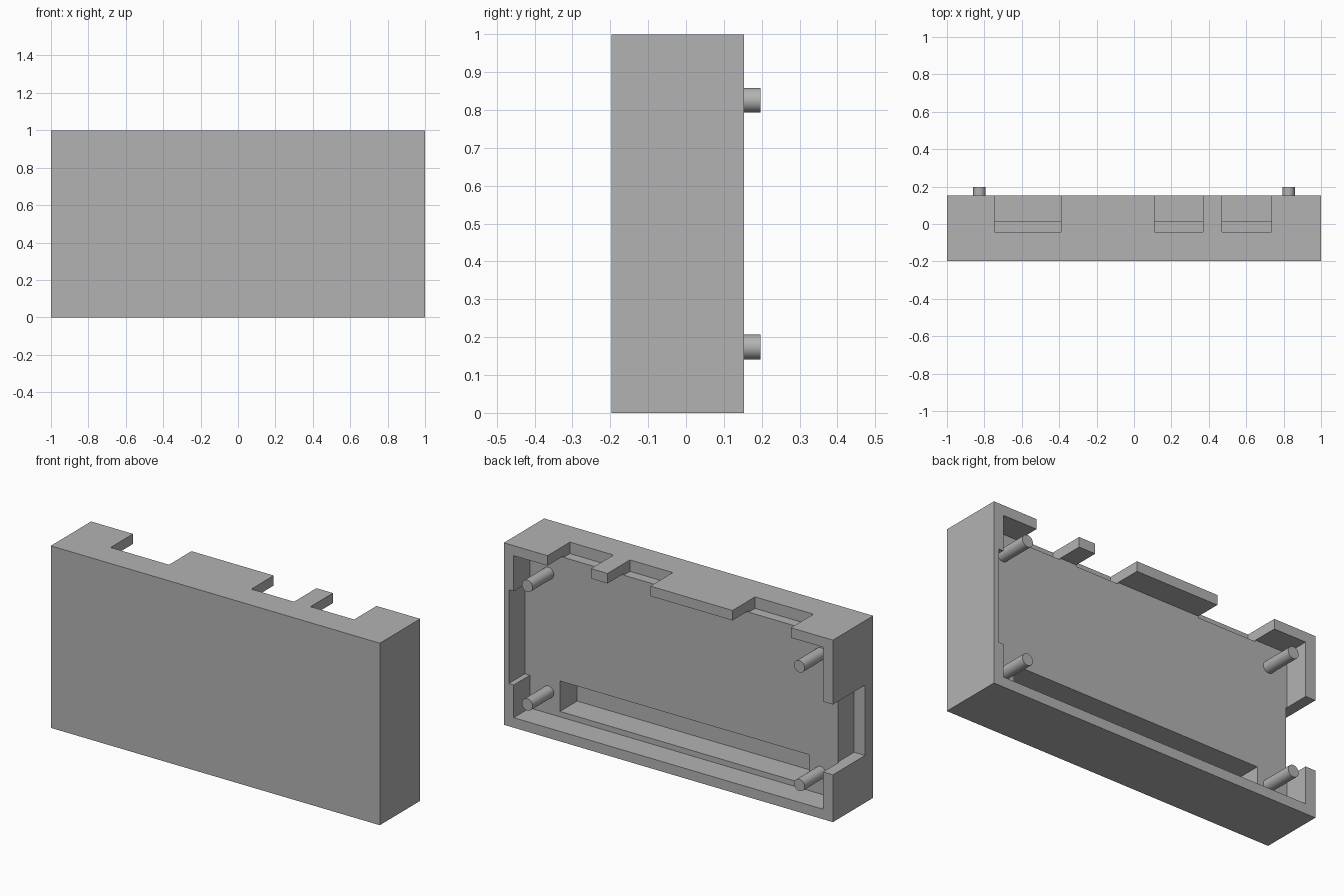
import bpy
from math import radians

default_cube = bpy.data.objects.get("Cube")
if default_cube:
    bpy.data.objects.remove(default_cube, do_unlink=True)

grey = bpy.data.materials.new("plain grey")
grey.use_nodes = True
grey.diffuse_color = (0.45, 0.45, 0.45, 1)
grey.node_tree.nodes["Principled BSDF"].inputs["Base Color"].default_value = grey.diffuse_color

FRONT, BACK, FLOOR, PIN_TIP = -0.197, 0.153, 0.013, 0.197
OPEN = 0.3  # cutters run past the open back


def box(name, x, y, z):
    """Axis-aligned box from three (low, high) ranges."""
    bpy.ops.mesh.primitive_cube_add(size=1, location=[sum(r) / 2 for r in (x, y, z)])
    ob = bpy.context.object
    ob.name = name
    ob.scale = [r[1] - r[0] for r in (x, y, z)]
    bpy.ops.object.transform_apply(location=True, rotation=False, scale=True)
    return ob


def cut(target, name, x, y, z):
    """Remove a box-shaped volume from the target."""
    cutter = box(name, x, y, z)
    cutter.hide_render = True
    mod = target.modifiers.new(name, "BOOLEAN")
    mod.operation = "DIFFERENCE"
    mod.solver = "EXACT"
    mod.object = cutter
    bpy.context.view_layer.objects.active = target
    bpy.ops.object.modifier_apply(modifier=mod.name)
    bpy.data.objects.remove(cutter, do_unlink=True)


# Housing shell with an open back
housing = box("housing", (-1, 1), (FRONT, BACK), (0, 1))
housing.data.materials.append(grey)
cut(housing, "main_cavity", (-0.94, 0.94), (FLOOR, OPEN), (0.055, 0.945))

# Long slot sunk into the cavity floor
cut(housing, "header_slot", (-0.757, 0.757), (-0.136, 0.1), (0.085, 0.252))

# Connector openings through the top wall
for x in ((-0.745, -0.39), (0.11, 0.37), (0.47, 0.735)):
    cut(housing, "top_opening", x, (-0.042, OPEN), (0.937, 1.1))

# Opening through the right wall and shallow relief inside the left wall
cut(housing, "side_opening", (-1.1, -0.934), (-0.126, OPEN), (0.26, 0.646))
cut(housing, "side_relief", (0.9, 0.97), (FLOOR, OPEN), (0.235, 0.75))

# Four mounting pins rising from the cavity floor
base = FLOOR - 0.01
for side, x in (("left", 0.827), ("right", -0.827)):
    for level, z in (("upper", 0.826), ("lower", 0.174)):
        bpy.ops.mesh.primitive_cylinder_add(
            vertices=40, radius=0.0325, depth=PIN_TIP - base,
            location=(x, (PIN_TIP + base) / 2, z), rotation=(radians(90), 0, 0))
        pin = bpy.context.object
        pin.name = f"{level}_{side}_pin"
        pin.data.materials.append(grey)
        bpy.ops.object.shade_smooth_by_angle()
